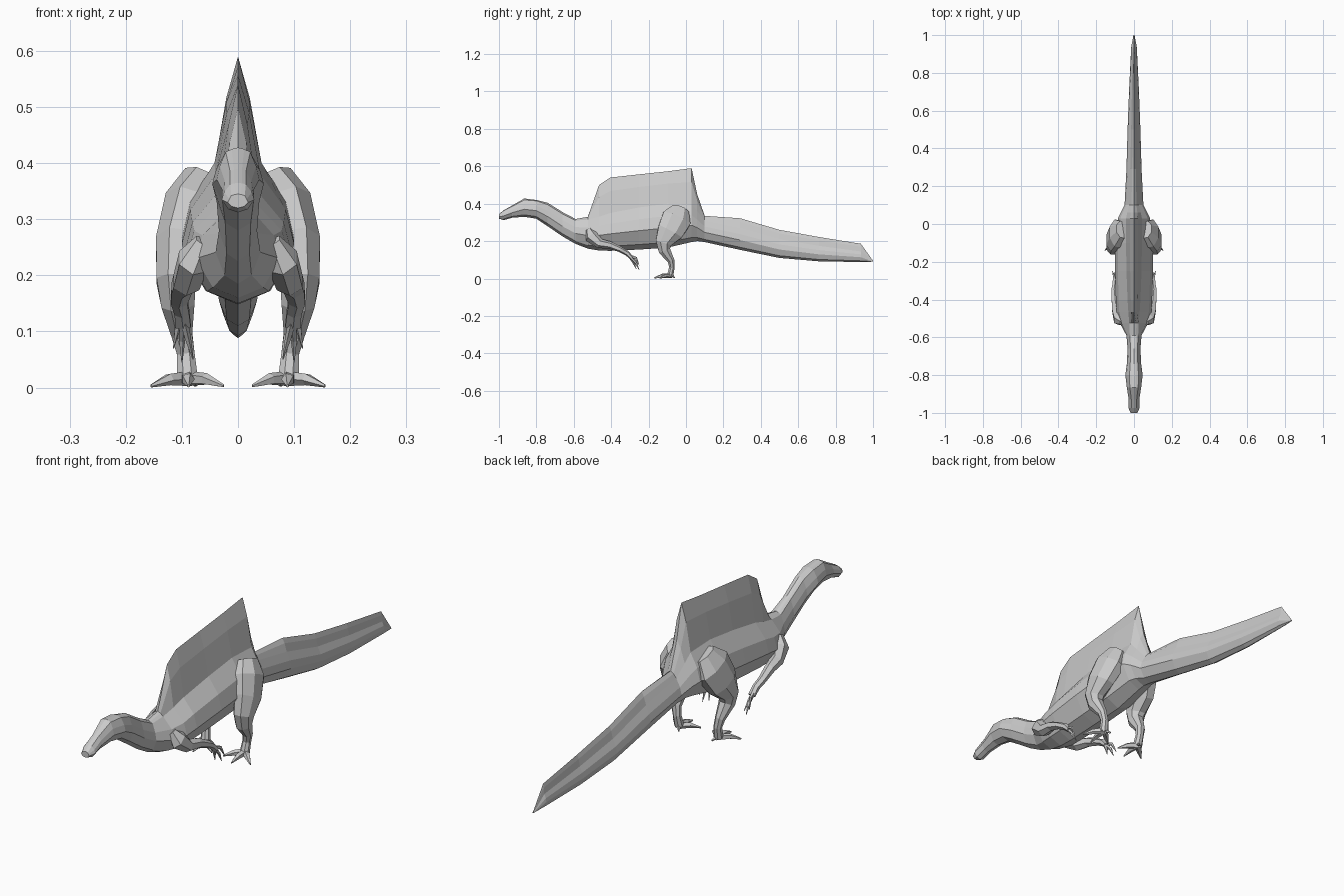
import bpy
import bmesh
from mathutils import Vector
from math import cos, sin, tau

default = bpy.data.objects.get("Cube")
if default:
    bpy.data.objects.remove(default, do_unlink=True)

grey = bpy.data.materials.new("plain grey")
grey.use_nodes = True
COLOUR = (0.6, 0.6, 0.6, 1)
grey.diffuse_color = COLOUR
grey.node_tree.nodes["Principled BSDF"].inputs["Base Color"].default_value = COLOUR


def skin(name, rings):
    """Join closed rings of points into one flat-shaded capped surface."""
    bm = bmesh.new()
    loops = [[bm.verts.new(point) for point in ring] for ring in rings]
    for near, far in zip(loops, loops[1:]):
        for i in range(len(near)):
            j = (i + 1) % len(near)
            bm.faces.new((near[i], near[j], far[j], far[i]))
    bm.faces.new(loops[0])
    bm.faces.new(loops[-1])
    bmesh.ops.remove_doubles(bm, verts=bm.verts, dist=0.0005)
    bmesh.ops.recalc_face_normals(bm, faces=bm.faces)
    mesh = bpy.data.meshes.new(name)
    bm.to_mesh(mesh)
    bm.free()
    mesh.materials.append(grey)
    obj = bpy.data.objects.new(name, mesh)
    bpy.context.collection.objects.link(obj)
    return obj


def body_ring(y, belly, back, width, crest, ridge):
    """Cross-section with a keel, rounded flanks and a crest along the spine."""
    height = back - belly
    half = [
        (0.6 * width, belly + 0.12 * height),
        (width, belly + 0.45 * height),
        (0.85 * width, belly + 0.72 * height),
        (ridge, back),
        (0.5 * ridge, back + 0.62 * (crest - back)),
    ]
    left = [(x, y, z) for x, z in half]
    right = [(-x, y, z) for x, z in reversed(half)]
    return [(0, y, belly)] + left + [(0, y, crest)] + right


def limb(name, joints, sides=6):
    """Tapered tube on each side; joints hold x, y, z, half width, half depth."""
    centres = [Vector(joint[:3]) for joint in joints]
    for side, sign in (("left", 1), ("right", -1)):
        rings = []
        for i, joint in enumerate(joints):
            along = centres[min(i + 1, len(joints) - 1)] - centres[max(i - 1, 0)]
            depth = along.cross(Vector((1, 0, 0))).normalized()
            across = depth.cross(along).normalized()
            ring = []
            for k in range(sides):
                turn = tau * (k + 0.5) / sides
                p = centres[i] + across * cos(turn) * joint[3] + depth * sin(turn) * joint[4]
                ring.append((sign * p.x, p.y, max(p.z, 0)))
            rings.append(ring)
        skin(side + "_" + name, rings)


# Head, neck, trunk with sail, and tail: y, belly, back, width, crest, ridge
trunk = [
    (-1, .32, .342, .018, .345, .012),
    (-.975, .312, .362, .029, .365, .014),
    (-.93, .325, .385, .028, .39, .014),
    (-.865, .33, .42, .038, .428, .022),
    (-.8, .32, .415, .046, .42, .024),
    (-.74, .28, .395, .038, .405, .02),
    (-.66, .225, .345, .034, .355, .018),
    (-.59, .185, .31, .04, .318, .022),
    (-.525, .16, .315, .075, .33, .025),
    (-.465, .15, .33, .092, .5, .03),
    (-.405, .148, .35, .096, .54, .034),
    (-.25, .155, .38, .1, .557, .04),
    (-.1, .165, .4, .1, .573, .042),
    (.03, .195, .395, .085, .59, .042),
    (.06, .2, .36, .07, .45, .036),
    (.1, .195, .31, .05, .335, .026),
    (.29, .153, .27, .04, .322, .02),
    (.5, .11, .21, .034, .26, .015),
    (.71, .092, .175, .026, .222, .011),
    (.935, .088, .145, .015, .186, .006),
    (1, .09, .092, .003, .095, .002),
]
skin("body", [body_ring(*row) for row in trunk])

# Hind legs, from the hip down to the ankle and foot
limb("hind_leg", [
    (.06, -.03, .37, .04, .05),
    (.085, -.05, .32, .05, .085),
    (.105, -.085, .25, .045, .075),
    (.11, -.12, .19, .038, .047),
    (.107, -.115, .15, .032, .034),
    (.1, -.08, .095, .02, .02),
    (.093, -.075, .06, .017, .016),
    (.09, -.085, .015, .02, .018),
], 8)

# Toes fan out forwards, with a small spur behind
for name, tip_x, tip_y in (("inner", .026, -.135), ("middle", .088, -.17),
                           ("outer", .155, -.14)):
    mid_x, mid_y = (tip_x + .09) / 2, (tip_y - .085) / 2
    limb(name + "_toe", [
        (.09, -.08, .016, .013, .014),
        (mid_x, mid_y, .015, .012, .011),
        (tip_x, tip_y, .003, .002, .003),
    ], 5)
limb("rear_toe", [(.09, -.08, .02, .01, .01), (.075, -.06, .004, .003, .003)], 5)

# Arms fold back beside the chest
limb("arm", [
    (.06, -.52, .26, .018, .018),
    (.08, -.505, .225, .03, .038),
    (.092, -.46, .187, .027, .026),
    (.1, -.405, .178, .021, .02),
    (.105, -.35, .155, .017, .015),
    (.1, -.315, .135, .015, .014),
    (.098, -.29, .11, .016, .01),
])

# Three clawed fingers on each hand
for name, x, y, z in (("inner", .08, -.265, .05), ("middle", .1, -.25, .045),
                      ("outer", .115, -.25, .07)):
    limb(name + "_finger", [
        (.098, -.305, .123, .008, .008),
        ((x + .1) / 2, y - .018, z + .04, .006, .007),
        (x, y, z, .001, .001),
    ], 5)
